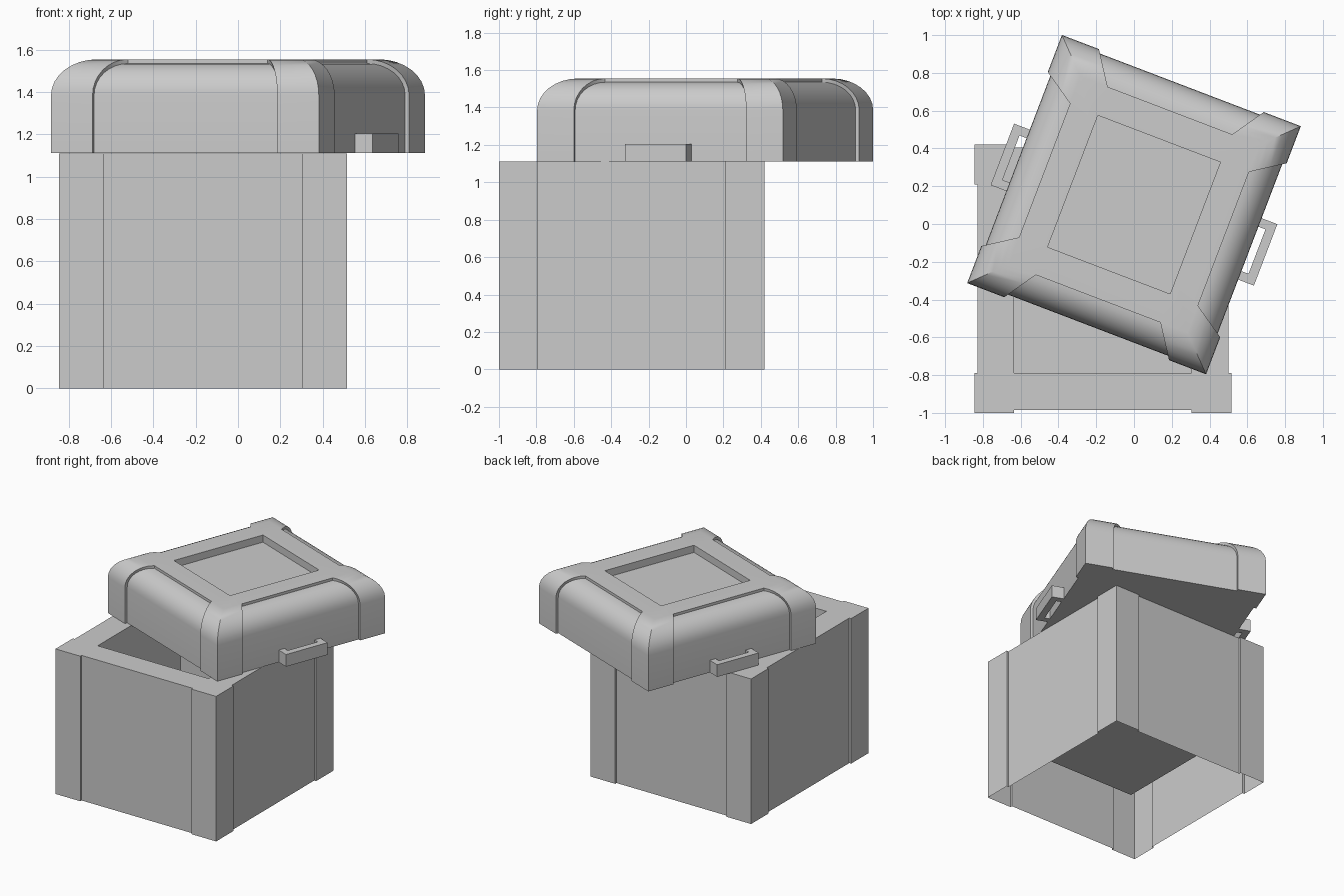
import bpy, bmesh
from math import sin, cos, pi, radians
from mathutils import Matrix

cube = bpy.data.objects.get("Cube")
if cube:
    bpy.data.objects.remove(cube, do_unlink=True)

grey = bpy.data.materials.new("crate grey")
grey.use_nodes = True
colour = (0.6, 0.6, 0.6, 1)
grey.diffuse_color = colour
grey.node_tree.nodes["Principled BSDF"].inputs["Base Color"].default_value = colour

BAND = 0.21  # width of the raised corner bands


def ring(bm, half_x, half_y, inset, z, sink_in=0, sink_down=0, splay=0):
    """Rectangular loop with a sunken panel in the middle of each side."""
    verts = []
    for i in range(4):
        out, along = (half_x, half_y) if i % 2 == 0 else (half_y, half_x)
        o, end, band = out - inset, along - inset, along - BAND - splay * inset
        points = [(o, -end, z), (o, -band, z),
                  (o - sink_in, -band, z - sink_down),
                  (o - sink_in, band, z - sink_down), (o, band, z)]
        turn = Matrix.Rotation(i * pi / 2, 3, 'Z')
        for p in points:
            co = turn @ Matrix.Translation(p).translation
            verts.append(bm.verts.new(co))
    return verts


def loft(bm, rings):
    for a, b in zip(rings, rings[1:]):
        for i in range(len(a)):
            j = (i + 1) % len(a)
            bm.faces.new((a[i], a[j], b[j], b[i]))


def finish(name, bm, matrix):
    bmesh.ops.remove_doubles(bm, verts=bm.verts, dist=0.0005)
    bmesh.ops.recalc_face_normals(bm, faces=bm.faces)
    mesh = bpy.data.meshes.new(name)
    bm.to_mesh(mesh)
    bm.free()
    mesh.materials.append(grey)
    obj = bpy.data.objects.new(name, mesh)
    obj.matrix_world = matrix
    bpy.context.collection.objects.link(obj)
    bpy.ops.object.select_all(action='DESELECT')
    obj.select_set(True)
    bpy.context.view_layer.objects.active = obj
    bpy.ops.object.shade_smooth_by_angle(angle=radians(30))
    return obj


# Crate body: outer shell open underneath, with a sunken storage well
RIM, WELL_FLOOR = 1.11, 0.355
bm = bmesh.new()
body = (0.68, 0.71)
loops = [ring(bm, *body, 0, 0, sink_in=0.016),
         ring(bm, *body, 0, RIM, sink_in=0.016),
         ring(bm, *body, BAND, RIM),
         ring(bm, *body, BAND, WELL_FLOOR)]
loft(bm, loops)
floor = loops[-1]
bm.faces.new(floor[::5])
finish("crate_body", bm, Matrix.Translation((-0.165, -0.29, 0)))

# Lid: rounded shoulders, panels sunk between splayed corner bands
LID_BOTTOM, LID_TOP, RADIUS, SINK, SPLAY = 1.112, 1.555, 0.17, 0.02, 0.67
lid_place = Matrix.Translation((0, 0.1025, 0)) @ Matrix.Rotation(radians(-20.9), 4, 'Z')
lid = (0.677, 0.703)
bm = bmesh.new()
loops = [ring(bm, *lid, 0, LID_BOTTOM, sink_in=SINK, splay=SPLAY)]
STEPS = 8
for s in range(STEPS + 1):
    t = s / STEPS * pi / 2
    loops.append(ring(bm, *lid, RADIUS * (1 - cos(t)),
                      LID_TOP - RADIUS * (1 - sin(t)),
                      SINK * cos(t), SINK * sin(t), SPLAY))
# Panel end step, flat top and central recess
for inset, z in ((RADIUS, LID_TOP), (0.33, LID_TOP), (0.33, LID_TOP - 0.055)):
    loops.append(ring(bm, *lid, inset, z, splay=SPLAY))
loft(bm, loops)
bm.faces.new(loops[0])
bm.faces.new(loops[-1][::5])
finish("lid", bm, lid_place)

# Handles: flat U-shaped grips on two sides of the lid
for name, angle in (("left_handle", 0), ("right_handle", pi)):
    bm = bmesh.new()
    half = [(0.64, 0.174), (0.746, 0.174), (0.697, 0.126), (0.64, 0.126)]
    (r, w), (o, _), (i, g), _ = half
    outline = [(r, w), (r, g), (i, g), (i, -g), (r, -g), (r, -w), (o, -w), (o, w)]
    face = bm.faces.new([bm.verts.new((x, y, LID_BOTTOM)) for x, y in outline])
    top = bmesh.ops.extrude_face_region(bm, geom=[face])["geom"]
    bmesh.ops.translate(bm, vec=(0, 0, 0.093),
                        verts=[v for v in top if isinstance(v, bmesh.types.BMVert)])
    finish(name, bm, lid_place @ Matrix.Rotation(angle, 4, 'Z'))
